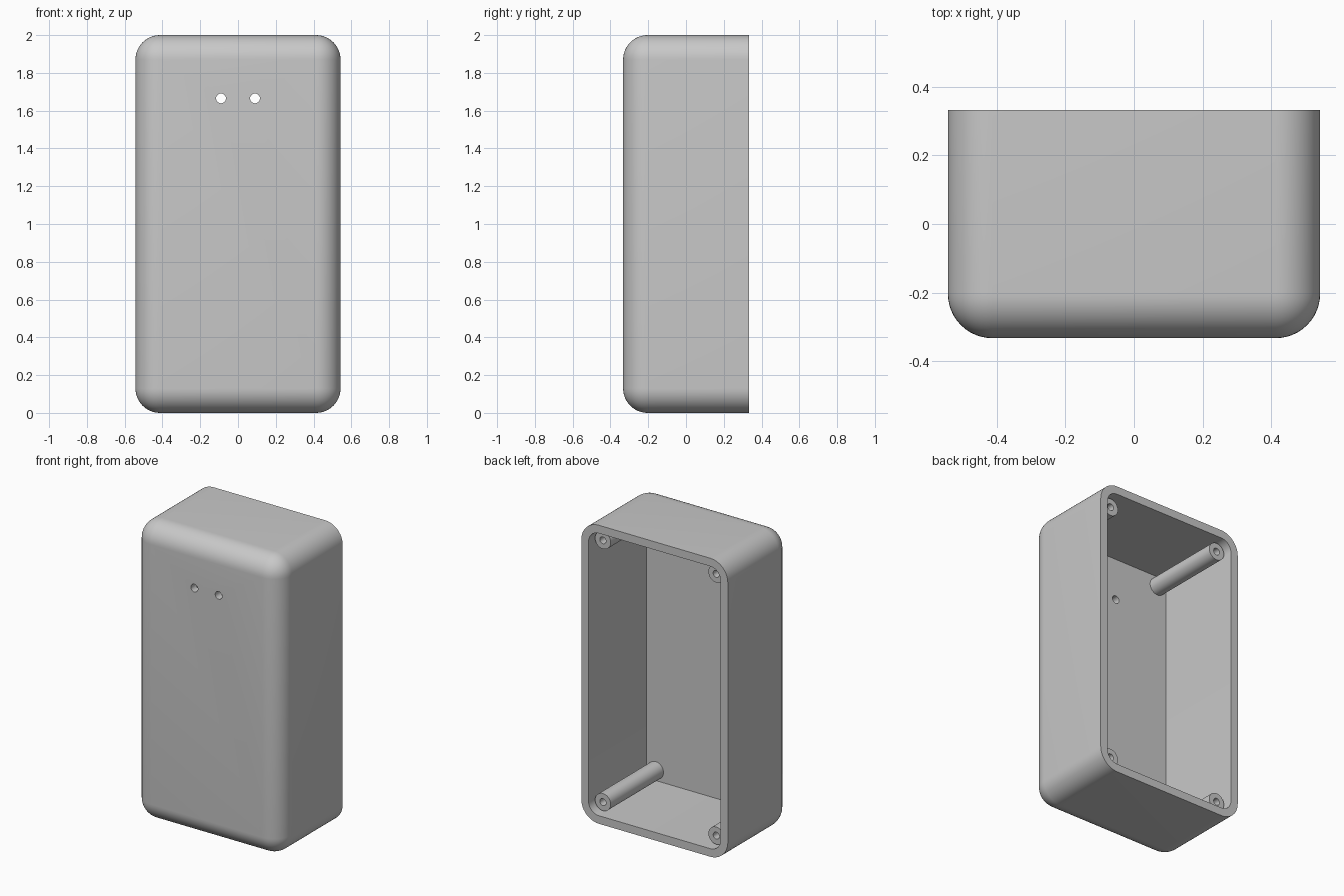
import bpy, bmesh, math
from mathutils import Vector, Matrix

HALF_X, HALF_Y, HEIGHT = 0.543, 0.333, 2.0
WALL, RADIUS = 0.054, 0.13
FLOOR_Y = -HALF_Y + WALL

if "Cube" in bpy.data.objects:
    bpy.data.objects.remove(bpy.data.objects["Cube"], do_unlink=True)

grey = bpy.data.materials.new("light_grey_plastic")
grey.use_nodes = True
grey.diffuse_color = (0.58, 0.58, 0.58, 1)
grey.node_tree.nodes["Principled BSDF"].inputs["Base Color"].default_value = (0.58, 0.58, 0.58, 1)


def make_object(name, bm):
    bmesh.ops.recalc_face_normals(bm, faces=bm.faces)
    mesh = bpy.data.meshes.new(name)
    bm.to_mesh(mesh)
    bm.free()
    mesh.materials.append(grey)
    obj = bpy.data.objects.new(name, mesh)
    bpy.context.collection.objects.link(obj)
    return obj


def rounded_box(name, low, high, radius, keep_sharp):
    """Box whose edges are rounded, except those picked by keep_sharp."""
    low, high = Vector(low), Vector(high)
    bm = bmesh.new()
    bmesh.ops.create_cube(bm, size=1)
    bmesh.ops.scale(bm, vec=high - low, verts=bm.verts)
    bmesh.ops.translate(bm, vec=(low + high) / 2, verts=bm.verts)
    edges = [e for e in bm.edges if not keep_sharp(e)]
    bmesh.ops.bevel(bm, geom=edges, offset=radius, segments=12, profile=0.5,
                    affect='EDGES', clamp_overlap=False)
    return make_object(name, bm)


def cut(target, cutter):
    mod = target.modifiers.new("cut", 'BOOLEAN')
    mod.operation, mod.solver, mod.object = 'DIFFERENCE', 'EXACT', cutter
    bpy.context.view_layer.objects.active = target
    bpy.ops.object.modifier_apply(modifier=mod.name)
    bpy.data.objects.remove(cutter, do_unlink=True)


def smooth(obj):
    bpy.ops.object.select_all(action='DESELECT')
    obj.select_set(True)
    bpy.context.view_layer.objects.active = obj
    bpy.ops.object.shade_smooth_by_angle(angle=math.radians(30))


# Outer shell: every edge rounded except the open back rim
case = rounded_box("case_shell", (-HALF_X, -HALF_Y, 0), (HALF_X, HALF_Y, HEIGHT), RADIUS,
                   lambda e: all(v.co.y > 0 for v in e.verts))

# Hollow interior: only the edges running front to back are rounded
cavity = rounded_box("cavity_cutter", (-HALF_X + WALL, FLOOR_Y, WALL),
                     (HALF_X - WALL, HALF_Y + 0.2, HEIGHT - WALL), RADIUS - WALL,
                     lambda e: abs(e.verts[0].co.y - e.verts[1].co.y) < 0.01)
cut(case, cavity)

# Two small through holes in the front panel
for x in (-0.09, 0.09):
    bm = bmesh.new()
    bmesh.ops.create_cone(bm, cap_ends=True, segments=32, radius1=0.026, radius2=0.026, depth=0.3,
                          matrix=Matrix.Translation((x, -HALF_Y, 1.665))
                          @ Matrix.Rotation(math.pi / 2, 4, 'X'))
    cut(case, make_object("hole_cutter", bm))
smooth(case)

# Four screw posts with blind holes, lathed around the front-to-back axis
POST_R, BORE_R, POST_END, BORE_END = 0.058, 0.023, 0.28, -0.1
profile = [(POST_R, FLOOR_Y - 0.01), (POST_R, POST_END), (BORE_R, POST_END),
           (BORE_R, BORE_END), (0, BORE_END)]
for side, x in (("right", -0.42), ("left", 0.42)):
    for level, z in (("lower", 0.123), ("upper", HEIGHT - 0.123)):
        bm = bmesh.new()
        verts = [bm.verts.new((x + r, y, z)) for r, y in profile]
        edges = [bm.edges.new(pair) for pair in zip(verts, verts[1:])]
        bmesh.ops.spin(bm, geom=verts + edges, cent=(x, 0, z), axis=(0, 1, 0),
                       angle=math.tau, steps=32)
        bmesh.ops.remove_doubles(bm, verts=bm.verts, dist=0.0001)
        # Orient the open lathe surface by its end ring, which faces the back
        bmesh.ops.recalc_face_normals(bm, faces=bm.faces)
        ring = next(f for f in bm.faces if all(abs(v.co.y - POST_END) < 0.001 for v in f.verts))
        flip = ring.normal.y < 0
        post = make_object(f"{level}_{side}_screw_post", bm)
        if flip:
            post.data.flip_normals()
        smooth(post)
